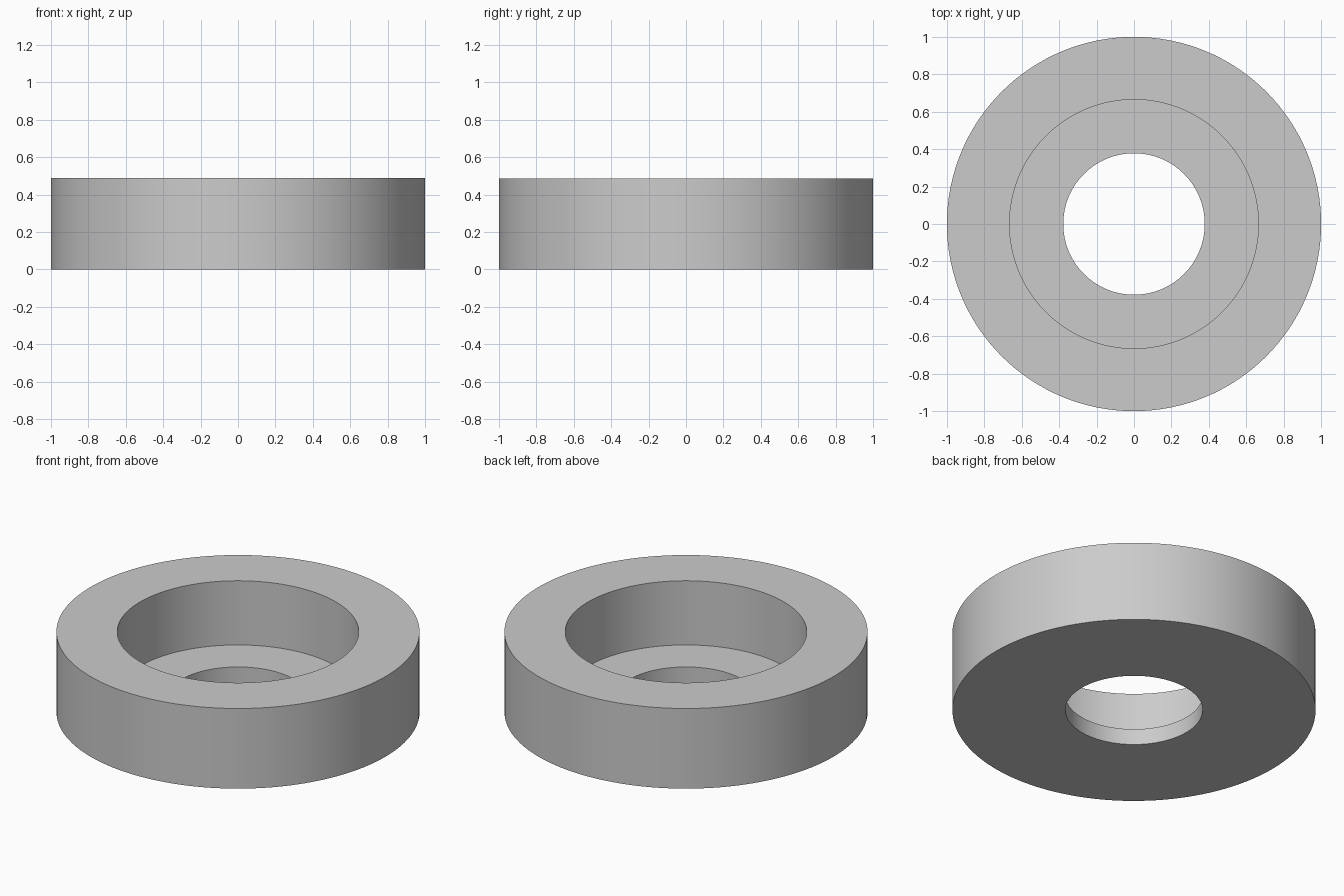
import bpy, bmesh, math

cube = bpy.data.objects.get("Cube")
if cube:
    bpy.data.objects.remove(cube, do_unlink=True)

SEGMENTS = 128
OUTER_R, BORE_R, HOLE_R = 1.0, 0.665, 0.378
HEIGHT, FLOOR_Z = 0.487, 0.097

# Plain grey material
grey = bpy.data.materials.new("plain_grey")
grey.use_nodes = True
colour = (0.6, 0.6, 0.6, 1.0)
grey.diffuse_color = colour
grey.node_tree.nodes["Principled BSDF"].inputs["Base Color"].default_value = colour

# Closed cross-section of the ring, as (radius, height)
profile = [
    (HOLE_R, 0), (OUTER_R, 0), (OUTER_R, HEIGHT),
    (BORE_R, HEIGHT), (BORE_R, FLOOR_Z), (HOLE_R, FLOOR_Z),
]

# Revolve the section around z into a counterbored ring
bm = bmesh.new()
rings = []
for r, z in profile:
    angles = [math.tau * i / SEGMENTS for i in range(SEGMENTS)]
    rings.append([bm.verts.new((r * math.cos(a), r * math.sin(a), z)) for a in angles])
for k, low in enumerate(rings):
    high = rings[(k + 1) % len(rings)]
    for i in range(SEGMENTS):
        j = (i + 1) % SEGMENTS
        bm.faces.new((low[i], low[j], high[j], high[i]))
bmesh.ops.recalc_face_normals(bm, faces=bm.faces)

mesh = bpy.data.meshes.new("counterbored_ring")
bm.to_mesh(mesh)
bm.free()
mesh.materials.append(grey)
ring = bpy.data.objects.new("counterbored_ring", mesh)
bpy.context.collection.objects.link(ring)

# Smooth curved walls, crisp rims
bpy.ops.object.select_all(action="DESELECT")
ring.select_set(True)
bpy.context.view_layer.objects.active = ring
bpy.ops.object.shade_smooth_by_angle(angle=math.radians(30))
